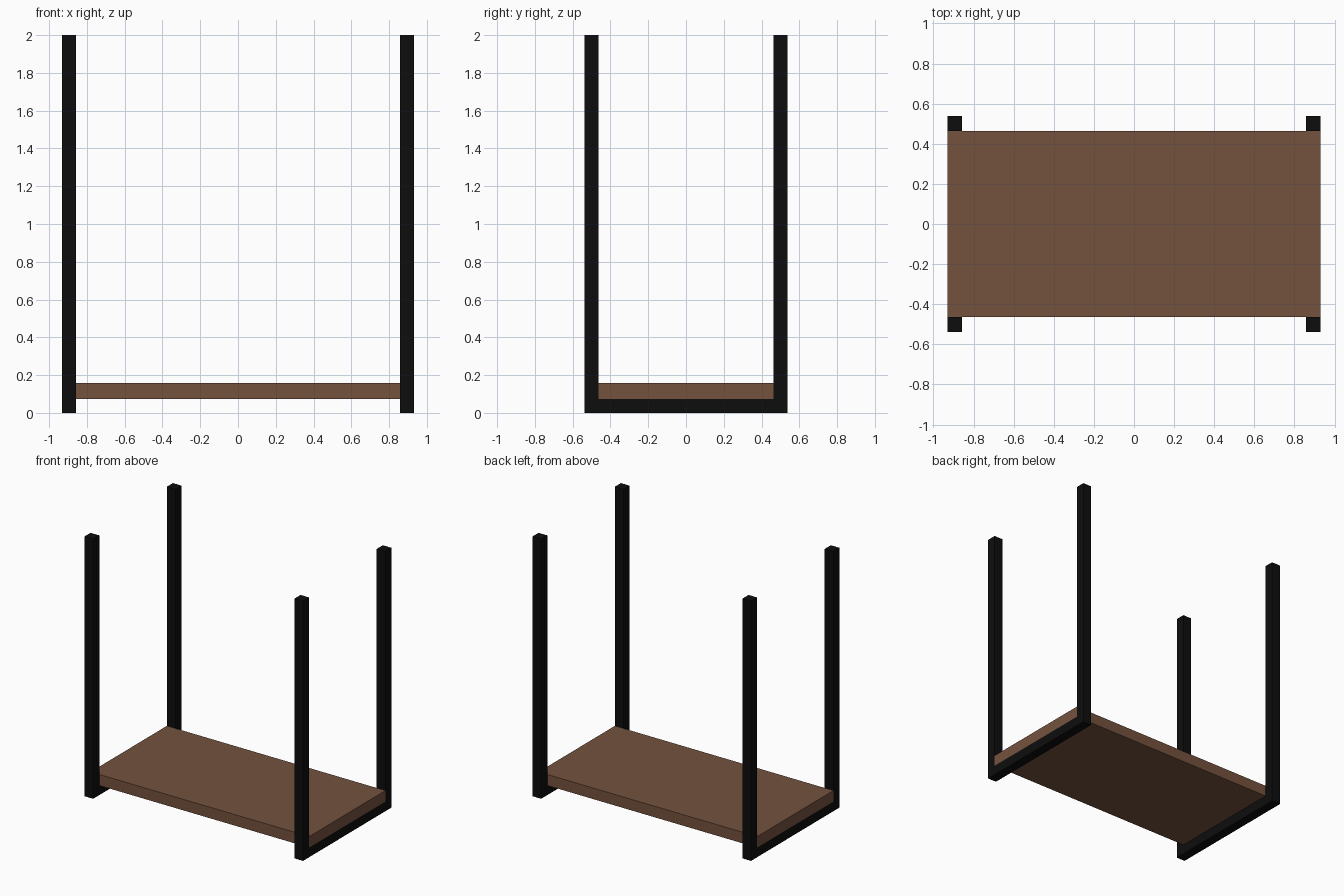
import bpy, bmesh

if "Cube" in bpy.data.objects:
    bpy.data.objects.remove(bpy.data.objects["Cube"])

T = 0.074               # square tube thickness
X_OUT, Y_OUT = 0.931, 0.538
Y_IN = Y_OUT - T
H = 2.0
BOARD_TOP = 0.159


def material(name, color):
    m = bpy.data.materials.new(name)
    m.diffuse_color = color
    m.use_nodes = True
    m.node_tree.nodes["Principled BSDF"].inputs["Base Color"].default_value = m.diffuse_color
    return m


def extrude_x(name, profile, x0, x1, mat):
    """Extrude a (y, z) outline along x into a closed solid."""
    bm = bmesh.new()
    face = bm.faces.new([bm.verts.new((x0, y, z)) for y, z in profile])
    ext = bmesh.ops.extrude_face_region(bm, geom=[face], use_keep_orig=True)
    verts = [g for g in ext["geom"] if isinstance(g, bmesh.types.BMVert)]
    bmesh.ops.translate(bm, verts=verts, vec=(x1 - x0, 0, 0))
    bmesh.ops.recalc_face_normals(bm, faces=bm.faces)
    mesh = bpy.data.meshes.new(name)
    bm.to_mesh(mesh)
    bm.free()
    mesh.materials.append(mat)
    obj = bpy.data.objects.new(name, mesh)
    bpy.context.collection.objects.link(obj)
    return obj


black = material("black_metal", (0.004, 0.004, 0.004, 1))
brown = material("brown_wood", (0.175, 0.085, 0.048, 1))

# U-shaped end frames: two posts joined by a floor rail
u_shape = [(-Y_OUT, 0), (Y_OUT, 0), (Y_OUT, H), (Y_IN, H),
           (Y_IN, T), (-Y_IN, T), (-Y_IN, H), (-Y_OUT, H)]
extrude_x("left_frame", u_shape, -X_OUT, -X_OUT + T, black)
extrude_x("right_frame", u_shape, X_OUT - T, X_OUT, black)

# Shelf board resting on the rails between the posts
board = [(-Y_IN, T), (Y_IN, T), (Y_IN, BOARD_TOP), (-Y_IN, BOARD_TOP)]
extrude_x("shelf_board", board, -X_OUT, X_OUT, brown)
